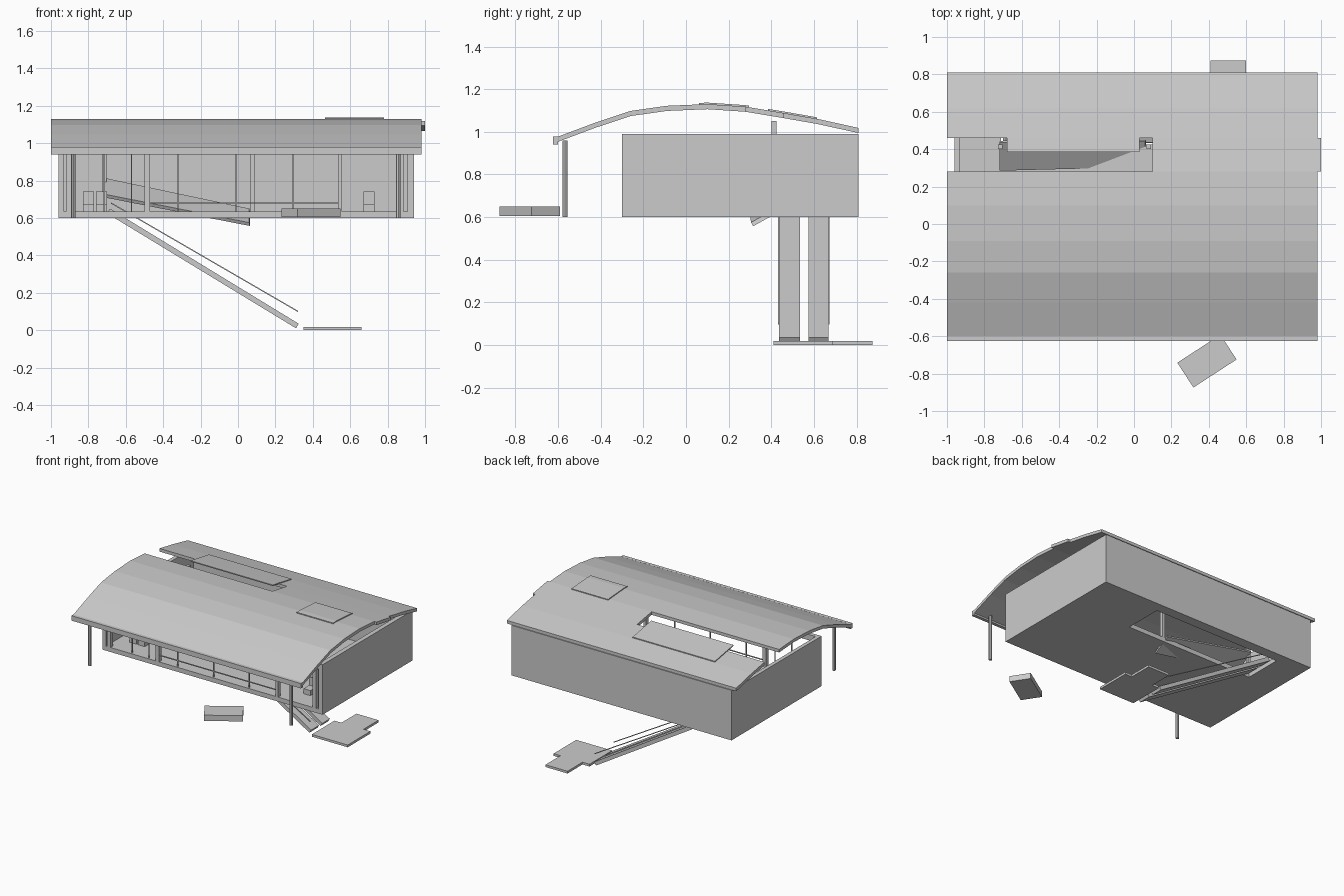
import bpy, bmesh, math
from mathutils import Vector

if "Cube" in bpy.data.objects:
    bpy.data.objects.remove(bpy.data.objects["Cube"])

grey = bpy.data.materials.new("plain grey")
grey.use_nodes = True
grey.diffuse_color = (0.6, 0.6, 0.6, 1)
grey.node_tree.nodes["Principled BSDF"].inputs["Base Color"].default_value = (0.6, 0.6, 0.6, 1)


def prism(name, base, offset):
    """Solid made by sweeping a polygon along an offset."""
    bm = bmesh.new()
    face = bm.faces.new([bm.verts.new(p) for p in base])
    swept = bmesh.ops.extrude_face_region(bm, geom=[face])["geom"]
    bmesh.ops.translate(bm, vec=Vector(offset),
                        verts=[g for g in swept if isinstance(g, bmesh.types.BMVert)])
    bmesh.ops.recalc_face_normals(bm, faces=bm.faces)
    mesh = bpy.data.meshes.new(name)
    bm.to_mesh(mesh)
    bm.free()
    mesh.materials.append(grey)
    obj = bpy.data.objects.new(name, mesh)
    bpy.context.collection.objects.link(obj)
    return obj


def box(name, x, y, z):
    base = [(x[0], y[0], z[0]), (x[1], y[0], z[0]), (x[1], y[1], z[0]), (x[0], y[1], z[0])]
    return prism(name, base, (0, 0, z[1] - z[0]))


# Curved roof profile: (y, top height)
ARC = [(-0.62, 0.97), (-0.42, 1.045), (-0.26, 1.098), (-0.09, 1.122), (0.1, 1.13),
       (0.28, 1.118), (0.46, 1.088), (0.62, 1.06), (0.81, 1.018)]


def roof_z(y):
    for (y0, z0), (y1, z1) in zip(ARC, ARC[1:]):
        if y <= y1:
            return z0 + (z1 - z0) * (y - y0) / (y1 - y0)
    return ARC[-1][1]


def roof_strip(name, x, y, thick=0.024, lift=0.0):
    ys = [y[0]] + [p[0] for p in ARC if y[0] < p[0] < y[1]] + [y[1]]
    top = [(x[0], v, roof_z(v) + lift) for v in ys]
    low = [(x[0], v, roof_z(v) + lift - thick) for v in reversed(ys)]
    return prism(name, top + low, (x[1] - x[0], 0, 0))


# Roof: the middle strip is shorter, leaving a slot open at one end
roof_strip("roof_front", (-1, 0.98), (-0.62, 0.28))
roof_strip("roof_middle", (0.1, 1.0), (0.28, 0.46))
roof_strip("roof_back", (-1, 0.98), (0.46, 0.81))
roof_strip("roof_flap", (-0.68, 0.03), (0.385, 0.615), 0.008, 0.007)
roof_strip("roof_hatch", (0.465, 0.78), (0.06, 0.295), 0.008, 0.007)
box("roof_fascia", (-1, 0.98), (-0.625, -0.6), (0.94, 0.978))

# Floor with stair opening
floor = box("floor", (-0.96, 0.94), (-0.3, 0.81), (0.6, 0.635))
cutter = box("stair_opening_cutter", (-0.71, 0.4), (0.425, 0.73), (0.5, 0.75))
cutter.hide_render = True
cutter.hide_viewport = True
cutter.display_type = 'WIRE'
cut = floor.modifiers.new("stair_opening", 'BOOLEAN')
cut.object = cutter
cut.operation = 'DIFFERENCE'
cut.solver = 'EXACT'

# Walls
box("wall_right", (-0.96, -0.93), (-0.3, 0.81), (0.635, 0.99))
box("wall_left", (0.905, 0.94), (-0.3, 0.81), (0.635, 0.99))
box("wall_back", (-0.93, 0.905), (0.78, 0.81), (0.635, 0.99))
box("wall_panel", (-0.4, 0.385), (0.774, 0.78), (0.76, 0.915))
box("front_header", (-0.93, 0.905), (-0.3, -0.27), (0.945, 0.99))

# Front columns and thin window bars
for x, w in ((-0.905, 0.03), (-0.485, 0.03), (0.545, 0.022), (0.87, 0.03)):
    box("front_column", (x - w / 2, x + w / 2), (-0.3, -0.27), (0.635, 0.945))
for x in (-0.715, -0.57, -0.32, -0.01, 0.295):
    box("window_bar", (x - 0.003, x + 0.003), (-0.288, -0.28), (0.635, 0.945))
box("window_rail", (-0.47, 0.535), (-0.288, -0.28), (0.676, 0.682))
for x in (-0.715, 0.08):
    box("inner_column", (x - 0.012, x + 0.012), (0.4, 0.424), (0.635, 1.05))

# Porch posts
for x in (-0.88, 0.857):
    ring = [(x + 0.0125 * math.cos(a * math.pi / 4), -0.568 + 0.0125 * math.sin(a * math.pi / 4), 0.6)
            for a in range(8)]
    prism("porch_post", ring, (0, 0, 0.36))

# Chairs indoors
for x in (-0.8, -0.73, 0.7):
    box("chair_seat", (x - 0.03, x + 0.03), (-0.15, -0.08), (0.635, 0.675))
    box("chair_back", (x - 0.03, x + 0.03), (-0.08, -0.07), (0.635, 0.74))

# Fallen plank that pokes through the floor
prism("tilted_plank", [(-0.72, 0.285, 0.728), (0.06, 0.305, 0.575),
                       (0.06, 0.44, 0.65), (-0.72, 0.435, 0.815)], (0.004, 0.01, -0.018))

# Twin stair ramps with thin handrails
for y0, y1 in ((0.437, 0.535), (0.575, 0.668)):
    prism("stair_ramp", [(-0.7, y0, 0.624), (0.31, y0, 0.01), (0.325, y0, 0.034), (-0.685, y0, 0.65)],
          (0, y1 - y0, 0))
for y in (0.432, 0.668):
    prism("handrail", [(-0.68, y, 0.677), (0.32, y, 0.097), (0.32, y, 0.104), (-0.68, y, 0.684)],
          (0, 0.006, 0))

# Landing pad with a narrower tongue
pad = [(0.35, 0.41), (0.66, 0.41), (0.66, 0.69), (0.6, 0.69),
       (0.6, 0.875), (0.41, 0.875), (0.41, 0.69), (0.35, 0.69)]
prism("landing_pad", [(x, y, 0) for x, y in pad], (0, 0, 0.018))

# Turned front step
step = box("front_step", (-0.1375, 0.1375), (-0.079, 0.079), (0, 0.045))
step.location = (0.39, -0.733, 0.605)
step.rotation_euler.z = math.radians(33)
